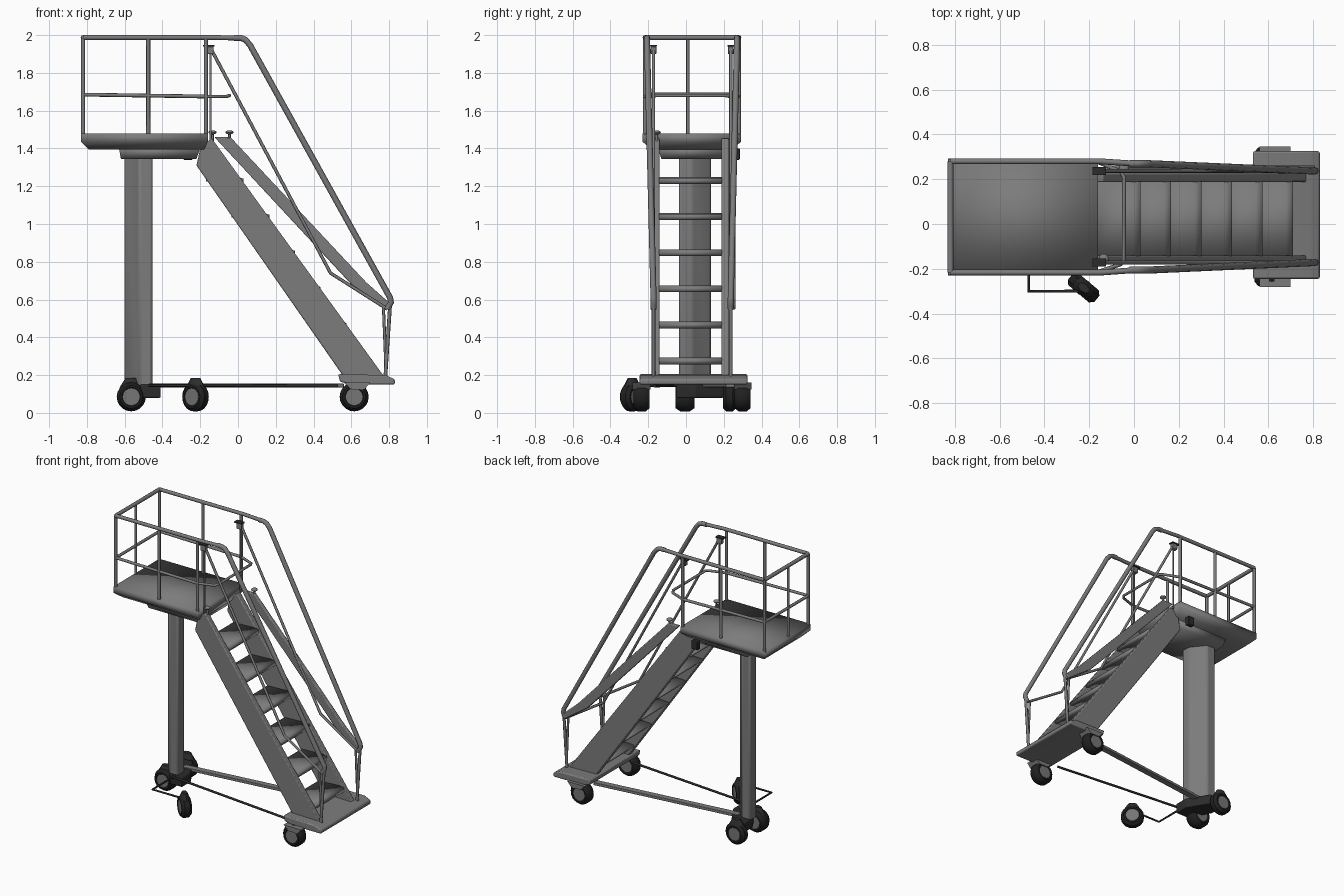
import bpy, bmesh, math
from mathutils import Vector, Matrix

if "Cube" in bpy.data.objects:
    bpy.data.objects.remove(bpy.data.objects["Cube"])


def material(name, value):
    m = bpy.data.materials.new(name)
    m.use_nodes = True
    col = (value, value, value, 1)
    m.diffuse_color = col
    bsdf = m.node_tree.nodes["Principled BSDF"]
    bsdf.inputs["Base Color"].default_value = col
    bsdf.inputs["Roughness"].default_value = 0.7
    return m


GREY = material("painted grey steel", 0.2)
DARK = material("dark metal", 0.025)
TYRE = material("black rubber", 0.015)
HUB = material("hub grey", 0.18)


def finish(name, bm, mats, bevel=0.0, angle=40):
    bmesh.ops.recalc_face_normals(bm, faces=bm.faces)
    me = bpy.data.meshes.new(name)
    bm.to_mesh(me)
    bm.free()
    for m in mats:
        me.materials.append(m)
    ob = bpy.data.objects.new(name, me)
    bpy.context.collection.objects.link(ob)
    if bevel:
        mod = ob.modifiers.new("rounded edges", "BEVEL")
        mod.width, mod.segments = bevel, 2
    bpy.ops.object.select_all(action="DESELECT")
    ob.select_set(True)
    bpy.context.view_layer.objects.active = ob
    bpy.ops.object.shade_smooth_by_angle(angle=math.radians(angle))


def box(name, lo, hi, mat=GREY, bevel=0.0):
    bm = bmesh.new()
    lo, hi = Vector(lo), Vector(hi)
    mtx = Matrix.Translation((lo + hi) / 2) @ Matrix.Diagonal((*(hi - lo), 1))
    bmesh.ops.create_cube(bm, size=1, matrix=mtx)
    finish(name, bm, [mat], bevel)


def plate(name, outline, y0, y1, mat=GREY, bevel=0.0, angle=40):
    """Extrude an x-z outline between two y positions."""
    bm = bmesh.new()
    face = bm.faces.new([bm.verts.new((x, y0, z)) for x, z in outline])
    ext = bmesh.ops.extrude_face_region(bm, geom=[face])
    verts = [v for v in ext["geom"] if isinstance(v, bmesh.types.BMVert)]
    bmesh.ops.translate(bm, verts=verts, vec=(0, y1 - y0, 0))
    finish(name, bm, [mat], bevel, angle)


def loft(name, rings, mat=GREY, bevel=0.0, angle=40):
    """Join x-y outlines stacked at given heights into a closed solid."""
    bm = bmesh.new()
    loops = [[bm.verts.new((x, y, z)) for x, y in outline] for z, outline in rings]
    for a, b in zip(loops, loops[1:]):
        for i in range(len(a)):
            bm.faces.new((a[i - 1], a[i], b[i], b[i - 1]))
    bm.faces.new(loops[0])
    bm.faces.new(loops[-1])
    finish(name, bm, [mat], bevel, angle)


def rect(x0, x1, y0, y1):
    return [(x0, y0), (x1, y0), (x1, y1), (x0, y1)]


def diagonal(x0, x1, y0, y1, cut):
    """Rectangle with two opposite corners cut away."""
    return [(x0, y1), (x0 + cut, y1), (x1, y0 + cut), (x1, y0), (x1 - cut, y0), (x0, y1 - cut)]


def tube(name, points, radius=0.012, mat=GREY):
    cu = bpy.data.curves.new(name, "CURVE")
    cu.dimensions = "3D"
    cu.bevel_depth, cu.bevel_resolution = radius, 2
    cu.use_fill_caps = True
    sp = cu.splines.new("POLY")
    sp.points.add(len(points) - 1)
    for p, co in zip(sp.points, points):
        p.co = (*co, 1)
    cu.materials.append(mat)
    ob = bpy.data.objects.new(name, cu)
    bpy.context.collection.objects.link(ob)
    bpy.ops.object.select_all(action="DESELECT")
    ob.select_set(True)
    bpy.context.view_layer.objects.active = ob
    bpy.ops.object.convert(target="MESH")


def wheel(name, x, y, width=0.085, turn=0.0):
    """Tyre with rounded shoulders and a paler hub, lathed around its axle."""
    h, r, n = width / 2, 0.077, 20
    profile = [(0.0, -h * .9), (0.046, -h * .9), (0.05, -h), (0.06, -h), (r, -h * .5),
               (r, h * .5), (0.06, h), (0.05, h), (0.046, h * .9), (0.0, h * .9)]
    bm = bmesh.new()
    vs = [bm.verts.new((a, b, 0)) for a, b in profile]
    edges = [bm.edges.new(p) for p in zip(vs, vs[1:])]
    bmesh.ops.spin(bm, geom=vs + edges, cent=(0, 0, 0), axis=(0, 1, 0),
                   angle=math.tau, steps=n, use_duplicate=False)
    bmesh.ops.remove_doubles(bm, verts=bm.verts, dist=0.0005)
    for f in bm.faces:
        c = f.calc_center_median()
        f.material_index = int(math.hypot(c.x, c.z) < 0.044)
    bmesh.ops.transform(bm, verts=bm.verts, matrix=Matrix.Translation((x, y, 0.085))
                        @ Matrix.Rotation(turn, 4, "Z"))
    finish(name, bm, [TYRE, HUB])


def caster(name, x, y, width, turn=0.0):
    wheel(name + "_wheel", x, y, width, turn)
    bm = bmesh.new()
    bmesh.ops.create_cone(bm, cap_ends=True, segments=8, radius1=0.062, radius2=0.03,
                          depth=0.05, matrix=Matrix.Translation((x, y, 0.16))
                          @ Matrix.Rotation(turn, 4, "Z") @ Matrix.Diagonal((1, .6, 1, 1)))
    finish(name + "_fork", bm, [DARK])


# Platform with tapered underside, support frame and column
rim = rect(-.83, -.16, -.23, .292)
loft("platform", [(1.395, rect(-.79, -.18, -.18, .24)), (1.435, rim), (1.48, rim)], angle=180)
loft("platform_support", [(1.345, rect(-.62, -.22, -.13, .19)),
                          (1.4, rect(-.63, -.2, -.15, .21))], angle=180)
loft("column", [(z, diagonal(-.602, -.453, -.037, .132, .07)) for z in (.14, 1.36)], bevel=.012)
loft("column_foot", [(z, diagonal(-.6, -.41, -.05, .2, .1)) for z in (.08, .15)], DARK, .006)
box("control_box", (-.29, .25, 1.34), (-.24, .285, 1.4), DARK, 0.004)

# Stairs
stringer = [(-.14, 1.455), (-.2, 1.4), (-.22, 1.31), (.56, .19), (.775, .19)]
plate("right_stringer", stringer, -.178, -.14, bevel=0.006)
plate("left_stringer", stringer, .187, .227, bevel=0.006)
for i in range(6):
    x, z = 0.03 + i * 0.136, 1.24 - i * 0.191
    plate(f"tread_{i + 1}", [(x - .2, z), (x - .03, z + .008), (x, z), (x, z - .028),
                             (x - .03, z - .018), (x - .2, z - .014)], -.142, .19, angle=180)

# Stair base with wheel brackets
plate("base_plate", [(.53, .205), (.54, .165), (.6, .15), (.83, .15), (.83, .178), (.78, .2)],
      -.245, .325, bevel=0.008)
for side, y in (("right", -.235), ("left", .3)):
    wheel(side + "_base_wheel", .615, y)
    plate(side + "_wheel_bracket", [(.56, .16), (.7, .16), (.67, .125), (.6, .125)],
          y - .047, y + .047)

# Casters and converging chassis links
caster("centre_caster", -.565, -.005, .1)
caster("left_caster", -.565, .23, .07)
caster("outrigger", -.225, -.285, .07, math.radians(-40))
tube("outrigger_frame", [(-.47, 0, .145), (-.47, -.3, .145), (-.23, -.3, .145)], .007, DARK)
tube("right_link", [(-.47, -.07, .148), (.53, -.165, .142)], .008, DARK)
loft("left_link", [(z, [(-.5, .08), (.56, .21), (.56, .255), (-.5, .125)])
                   for z in (.135, .155)], bevel=.003)

# Guard rails: one set for each side
for side, yp, ys in (("right", -.217, -.172), ("left", .28, .237)):
    ym = yp + (ys - yp) * .25
    tube(side + "_top_rail", [(-.82, yp, 1.987), (-.15, yp, 1.987), (.01, ym, 1.985)], .013)
    tube(side + "_handrail", [(-.02, ym, 1.985), (.015, ym, 1.985), (.04, ym, 1.975),
                              (.065, ym, 1.945), (.805, ys, .61),
                              (.81, ys, .585), (.79, ys, .55)], .016)
    tube(side + "_brace", [(-.15, ys, 1.94), (.49, ys, .74), (.79, ys, .55)], .009)
    for j, x in enumerate((-.82, -.475, -.17)):
        tube(f"{side}_post_{j + 1}", [(x, yp, 1.47), (x, yp, 1.985)], .011)
    tube(side + "_inner_post", [(-.145, ys, 1.44), (-.145, ys, 1.93)], .006)
    tube(side + "_foot_post", [(.805, ys, .57), (.78, ys, .19)], .01)
    tube(side + "_foot_brace", [(.77, ys, .56), (.785, ys, .19)], .008)
    box(side + "_lamp", (-.17, ys - .015, 1.9), (-.13, ys + .015, 1.94), GREY, .004)
    box(side + "_lamp_cap", (-.185, ys - .018, 1.94), (-.125, ys + .018, 1.948), DARK)
    tube(side + "_middle_rail", [(-.82, yp, 1.685), (-.17, yp, 1.675)], .01)
for label, z, r in (("top", 1.987, .013), ("middle", 1.685, .01)):
    tube("rear_rail_" + label, [(-.82, -.217, z), (-.82, .28, z)], r)
tube("rear_centre_post", [(-.82, .01, 1.47), (-.82, .01, 1.985)], .009)
tube("gate_rail", [(-.17, -.217, 1.675), (-.06, -.18, 1.675), (-.045, -.16, 1.68),
                   (-.045, .21, 1.68), (-.06, .235, 1.675), (-.17, .28, 1.675)], .009)

# Tapered panel along the left side of the stairs
plate("left_side_panel", [(-.125, 1.46), (-.04, 1.46), (.68, .69), (.81, .575),
                          (.79, .545), (.6, .68)], .235, .262, bevel=0.006)

# Mushroom knobs at the head of the stairs
for i, (x, y) in enumerate(((-.135, -.155), (-.045, .25))):
    tube(f"knob_stem_{i + 1}", [(x, y, 1.43), (x, y, 1.485)], .007)
    bm = bmesh.new()
    bmesh.ops.create_uvsphere(bm, u_segments=12, v_segments=6, radius=.022,
                              matrix=Matrix.Translation((x, y, 1.485))
                              @ Matrix.Diagonal((1, 1, .5, 1)))
    finish(f"knob_cap_{i + 1}", bm, [GREY])
